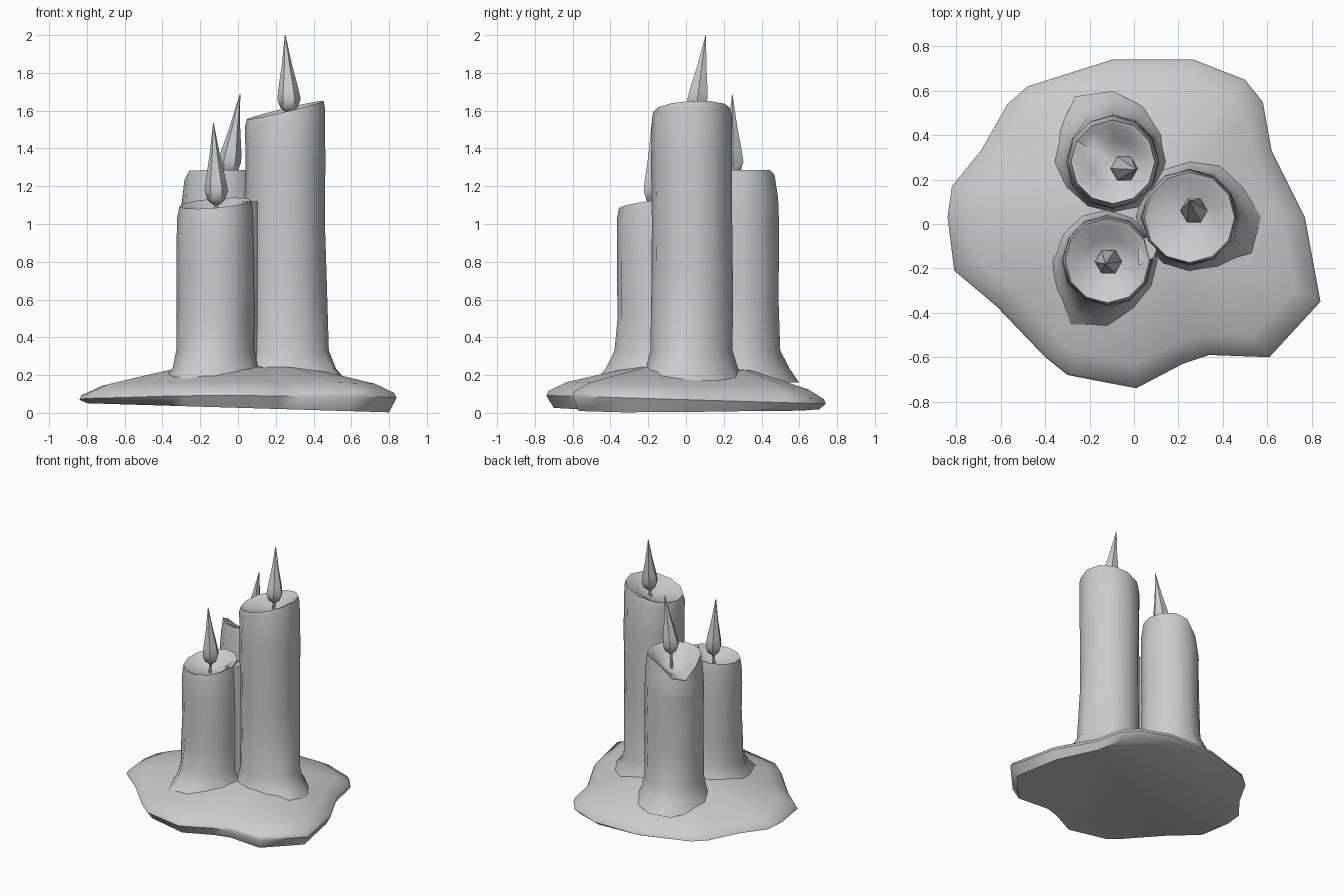
import bpy, bmesh, random
from math import sin, cos, pi, radians, hypot, exp
from mathutils import Vector

random.seed(4)
if "Cube" in bpy.data.objects:
    bpy.data.objects.remove(bpy.data.objects["Cube"])

wax = bpy.data.materials.new("grey_wax")
wax.use_nodes = True
GREY = (0.6, 0.6, 0.6, 1)
wax.diffuse_color = GREY
wax.node_tree.nodes["Principled BSDF"].inputs["Base Color"].default_value = GREY


def loft(name, rings, angle=50, cap_start=True):
    """Skin a list of equal-length point rings and cap the ends."""
    bm = bmesh.new()
    loops = [[bm.verts.new(p) for p in ring] for ring in rings]
    n = len(loops[0])
    for low, high in zip(loops, loops[1:]):
        for i in range(n):
            j = (i + 1) % n
            bm.faces.new((low[i], low[j], high[j], high[i]))
    if cap_start:
        bm.faces.new(loops[0][::-1])
    bm.faces.new(loops[-1])
    bmesh.ops.recalc_face_normals(bm, faces=bm.faces)
    mesh = bpy.data.meshes.new(name)
    bm.to_mesh(mesh)
    bm.free()
    mesh.materials.append(wax)
    obj = bpy.data.objects.new(name, mesh)
    bpy.context.collection.objects.link(obj)
    bpy.ops.object.select_all(action="DESELECT")
    obj.select_set(True)
    bpy.context.view_layer.objects.active = obj
    bpy.ops.object.shade_smooth_by_angle(angle=radians(angle))
    return obj


# Melted pool: an irregular outline stepped up towards the candles
outline = [(-.84, .03), (-.81, -.21), (-.62, -.37), (-.4, -.6), (-.3, -.68),
           (.01, -.74), (.22, -.63), (.34, -.59), (.61, -.6), (.84, -.35),
           (.77, .03), (.62, .33), (.58, .55), (.5, .65), (.27, .74),
           (-.1, .74), (-.48, .62), (-.57, .54), (-.69, .33), (-.82, .17)]
CX, CY = .03, .06


def pool_ring(scale, height=None):
    ring = []
    for x, y in outline:
        px, py = CX + (x - CX) * scale, CY + (y - CY) * scale
        z = .027 - .03 * px if height is None else height - .03 * py
        ring.append((px, py, z))
    return ring


loft("wax_pool", [pool_ring(.95), pool_ring(1, .07), pool_ring(.985, .095),
                  pool_ring(.86, .145), pool_ring(.62, .195),
                  pool_ring(.42, .235), pool_ring(.15, .25)])


# Candles: flared foot, slightly wavy body, uneven rim and hollow top
SIDES = 12


def candle(name, x, y, r, rim, floor, shoulder, drip):
    angles = [2 * pi * i / SIDES for i in range(SIDES)]

    def ring(scale, z, wave=0.0, web=0.0):
        pts = []
        for a in angles:
            k = scale * r * (1 + random.uniform(-wave, wave))
            k += web * max(0, cos(a - drip)) ** 8
            pts.append((x + k * cos(a), y + k * sin(a), z(a) if callable(z) else z))
        return pts

    body = [ring(1.36, .16, .04, .08), ring(1.14, .235, .02, .05),
            ring(1.02, .33, .015, .02)]
    top = rim(0)
    for t in (.45, .62, .8):
        body.append(ring(1.01, top * t, .025))
    body += [ring(1.0, lambda a: rim(a) - shoulder * 2, .015),
             ring(.98 - shoulder, rim),
             ring(.85 - shoulder, lambda a: rim(a) - .012),
             ring(.5, lambda a: floor + .3 * (rim(a) - floor)),
             ring(.12, floor)]
    loft(name, body)


candle("tall_candle", .25, .03, .212,
       lambda a: 1.603 + .05 * cos(a - .2), 1.54, .02, radians(-20))
candle("front_candle", -.12, -.165, .2,
       lambda a: 1.11 + .03 * cos(a - 1), 1.03, .03, radians(-110))
candle("back_candle", -.095, .28, .205,
       lambda a: 1.285 - .15 * max(0, cos(a - radians(140))) ** 4, 1.13, .06,
       radians(110))

# Wax web filling the groove between the tall and front candles
loft("wax_web", [[(.02, -.19, z), (.09, -.15, z), (.12, -.06, z), (.02, -.06, z)]
                 for z in (.2, .6, 1.12)])


# Flames and wicks: six-sided teardrops leaning to one side
def polygon(c, r, n=6):
    return [c + Vector((r * cos(2 * pi * i / n), r * sin(2 * pi * i / n), 0))
            for i in range(n)]


def flame(name, base, tip, foot):
    base, tip = Vector(base), Vector(tip)
    profile = [(0, .015), (.06, .045), (.17, .062), (.3, .054), (.6, .028), (1, .002)]
    rings = []
    for t, r in profile:
        c = base.lerp(tip, t)
        # the lean only starts above the bulge
        lean = max(0, (t - .17) / .83)
        c.x = base.x + (tip.x - base.x) * lean
        c.y = base.y + (tip.y - base.y) * lean
        rings.append(polygon(c, r))
    loft(name + "_flame", rings)
    low = Vector((base.x - .01, base.y, foot))
    loft(name + "_wick", [polygon(low, .013), polygon(base.lerp(low, .4), .011),
                          polygon(base + Vector((0, 0, .02)), .011)])


flame("tall", (.27, .06, 1.59), (.25, .105, 2.0), 1.52)
flame("front", (-.115, -.17, 1.1), (-.13, -.18, 1.535), 1.01)
flame("back", (-.045, .25, 1.255), (.01, .245, 1.685), 1.11)
